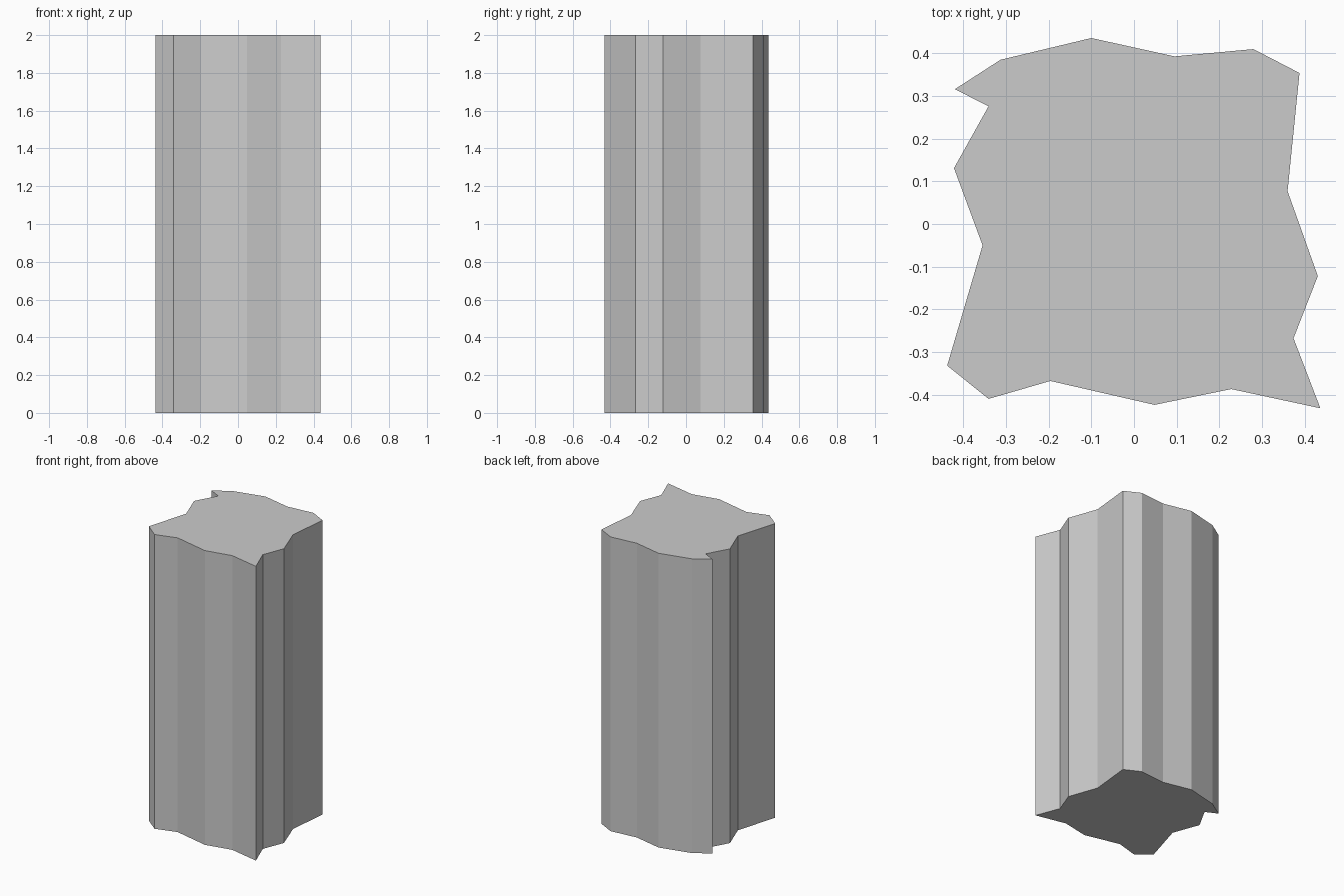
import bpy
import bmesh

if "Cube" in bpy.data.objects:
    bpy.data.objects.remove(bpy.data.objects["Cube"])

HEIGHT = 2.0

# Jagged pillar outline, clockwise from the back-left notch tip
OUTLINE = [
    (-0.420, 0.316), (-0.313, 0.385), (-0.100, 0.436), (0.095, 0.393),
    (0.280, 0.410), (0.388, 0.354), (0.360, 0.077), (0.431, -0.122),
    (0.374, -0.268), (0.437, -0.432), (0.228, -0.387), (0.048, -0.424),
    (-0.196, -0.368), (-0.341, -0.410), (-0.438, -0.332), (-0.355, -0.050),
    (-0.422, 0.131), (-0.341, 0.276),
]

# Base profile extruded straight up into a faceted pillar
bm = bmesh.new()
base = bm.faces.new([bm.verts.new((x, y, 0)) for x, y in OUTLINE])
result = bmesh.ops.extrude_face_region(bm, geom=[base], use_keep_orig=True)
top = [v for v in result["geom"] if isinstance(v, bmesh.types.BMVert)]
bmesh.ops.translate(bm, verts=top, vec=(0, 0, HEIGHT))

# Outward normals; triangulate the concave end caps cleanly
bmesh.ops.recalc_face_normals(bm, faces=bm.faces[:])
bmesh.ops.triangulate(bm, faces=[f for f in bm.faces if len(f.verts) > 4])

mesh = bpy.data.meshes.new("rock_pillar")
bm.to_mesh(mesh)
bm.free()
pillar = bpy.data.objects.new("rock_pillar", mesh)
bpy.context.collection.objects.link(pillar)
